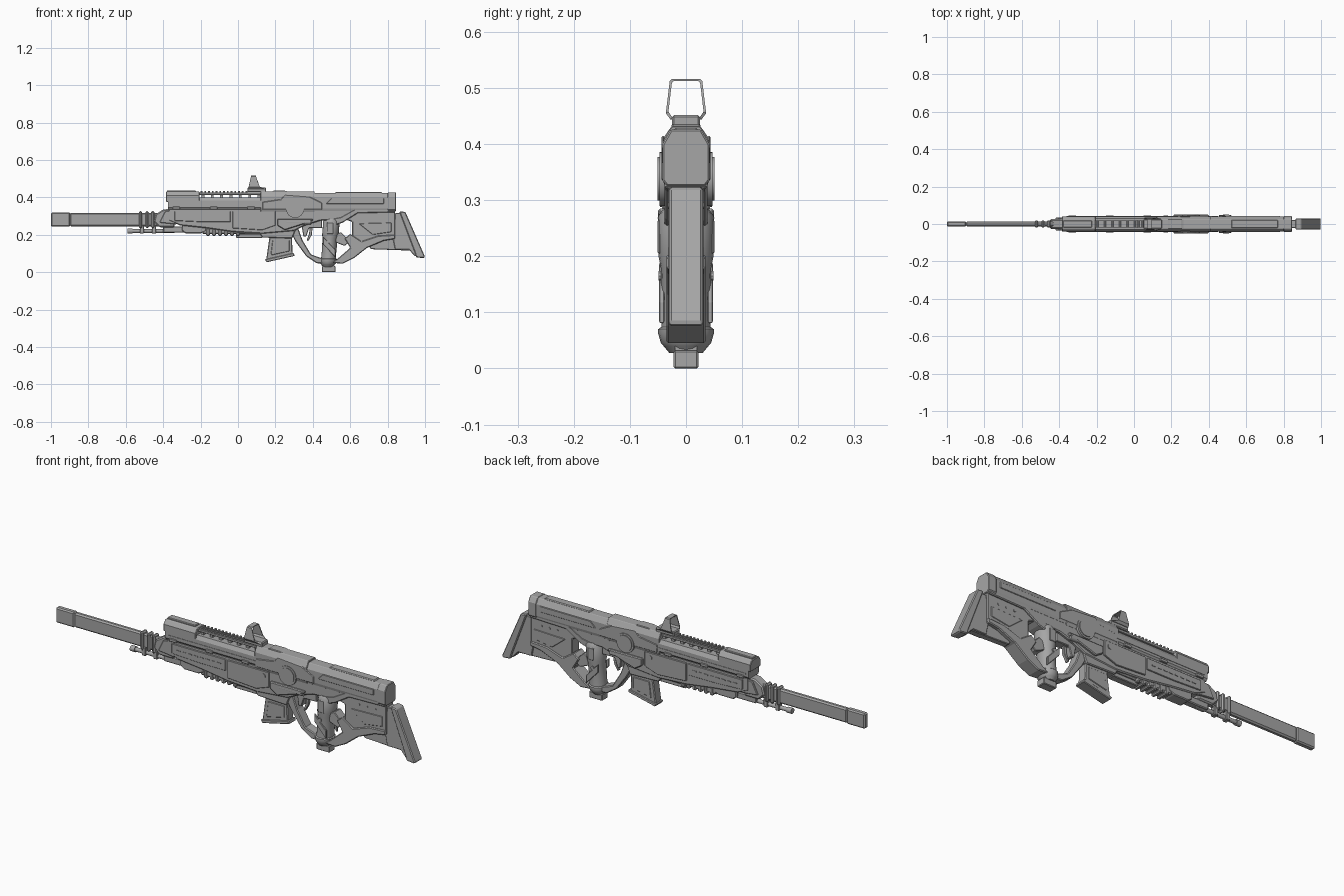
import bpy, bmesh, math
from mathutils import Vector

grey = bpy.data.materials.new("gunmetal_grey")
grey.diffuse_color = (0.38, 0.38, 0.38, 1)


def finish(name, bm, bevel=0.0, smooth=False):
    bmesh.ops.recalc_face_normals(bm, faces=bm.faces)
    me = bpy.data.meshes.new(name)
    bm.to_mesh(me)
    bm.free()
    me.materials.append(grey)
    ob = bpy.data.objects.new(name, me)
    bpy.context.collection.objects.link(ob)
    if bevel:
        m = ob.modifiers.new("bevel", 'BEVEL')
        m.width, m.segments, m.limit_method = bevel, 1, 'ANGLE'
        m.angle_limit = math.radians(40)
    if smooth:
        bpy.context.view_layer.objects.active = ob
        ob.select_set(True)
        bpy.ops.object.shade_smooth_by_angle(angle=math.radians(35))
        ob.select_set(False)
    return ob


def loft(name, loops, bevel=0.0, smooth=False):
    """Capped skin through loops holding equal numbers of points."""
    bm = bmesh.new()
    rings = [[bm.verts.new(p) for p in lp] for lp in loops]
    n = len(rings[0])
    for a, b in zip(rings, rings[1:]):
        for i in range(n):
            bm.faces.new((a[i], a[(i + 1) % n], b[(i + 1) % n], b[i]))
    bm.faces.new(rings[0])
    bm.faces.new(rings[-1])
    return finish(name, bm, bevel, smooth)


def plate(name, pts, y0, y1, bevel=0.004):
    """Side-view outline (x, z) extruded between two y values."""
    return loft(name, [[(x, y, z) for x, z in pts] for y in (y0, y1)], bevel)


def slab(name, pts, hw, bevel=0.004):
    return plate(name, pts, -hw, hw, bevel)


def box(name, x0, x1, z0, z1, hw, bevel=0.003):
    return slab(name, [(x0, z0), (x1, z0), (x1, z1), (x0, z1)], hw, bevel)


def sides(name, pts, y0, y1, bevel=0.002):
    """The same plate on both flanks."""
    for s, tag in ((-1, "right"), (1, "left")):
        plate(f"{name}_{tag}", pts, s * y0, s * y1, bevel)


def rect(x0, x1, z0, z1):
    return [(x0, z0), (x1, z0), (x1, z1), (x0, z1)]


def bar(name, half, x0, x1, bevel=0.0):
    """Half cross-section (y, z) mirrored and run along x."""
    sec = half + [(-y, z) for y, z in reversed(half)]
    return loft(name, [[(x, y, z) for y, z in sec] for x in (x0, x1)], bevel)


def rod(name, a, b, r, n=16, smooth=True):
    a, b = Vector(a), Vector(b)
    q = (b - a).to_track_quat('Z', 'Y')
    ring = [q @ Vector((r * math.cos(2 * math.pi * i / n), r * math.sin(2 * math.pi * i / n), 0)) for i in range(n)]
    return loft(name, [[p + c for p in ring] for c in (a, b)], 0, smooth)


# Barrel: tall flat shroud with muzzle, collars and lower rod
box("barrel", -0.90, -0.36, 0.245, 0.317, 0.013, 0.007)
box("muzzle", -1.0, -0.897, 0.243, 0.319, 0.0145, 0.006)
for i, x in enumerate((-0.53, -0.495, -0.465)):
    box(f"barrel_collar_{i}", x, x + 0.018, 0.236, 0.326, 0.02, 0.006)
rod("lower_rod", (-0.575, 0, 0.220), (-0.34, 0, 0.220), 0.010)
rod("rod_tip", (-0.59, 0, 0.220), (-0.565, 0, 0.220), 0.014)
for i, x in enumerate((-0.525, -0.46)):
    box(f"rod_clamp_{i}", x, x + 0.022, 0.206, 0.25, 0.014, 0.003)
slab("barrel_shroud", [(-0.45, 0.27), (-0.42, 0.24), (-0.34, 0.24), (-0.34, 0.34), (-0.40, 0.335), (-0.44, 0.31)], 0.026, 0.006)
sides("shroud_cheek", [(-0.42, 0.265), (-0.33, 0.255), (-0.33, 0.335), (-0.39, 0.325)], 0.02, 0.034, 0.003)

# Upper handguard, front sight block and raised rail
bar("upper_handguard", [(0.034, 0.335), (0.041, 0.345), (0.041, 0.382), (0.03, 0.4)], -0.375, 0.26)
bar("front_block", [(0.041, 0.375), (0.041, 0.41), (0.027, 0.43)], -0.385, -0.205, 0.003)
box("front_block_cap", -0.38, -0.225, 0.425, 0.437, 0.018)
box("rail", -0.21, 0.13, 0.413, 0.426, 0.02, 0.002)
for i in range(7):
    x = -0.195 + i * 0.05
    box(f"rail_post_{i}", x, x + 0.015, 0.395, 0.416, 0.014, 0)
for i in range(13):
    x = -0.2 + i * 0.02
    box(f"rail_tooth_{i}", x, x + 0.01, 0.424, 0.434, 0.02, 0.002)
sides("handguard_strip", rect(-0.36, 0.2, 0.357, 0.363), 0.04, 0.043, 0)
for i in range(3):
    sides(f"handguard_clip_{i}", rect(-0.35 + i * 0.2, -0.31 + i * 0.2, 0.335, 0.35), 0.035, 0.046)

# Lower handguard with underside ribs
slab("middle_body", [(-0.37, 0.34), (-0.37, 0.275), (-0.31, 0.25), (-0.17, 0.235), (-0.03, 0.215), (0.13, 0.205),
     (0.30, 0.22), (0.36, 0.25), (0.44, 0.275), (0.55, 0.28), (0.66, 0.34)], 0.036, 0.005)
slab("front_underblock", [(-0.30, 0.255), (-0.30, 0.222), (-0.28, 0.207), (-0.20, 0.207), (-0.17, 0.22), (-0.17, 0.255)], 0.03, 0.004)
box("underbar", -0.40, -0.28, 0.212, 0.245, 0.018, 0.004)
box("foregrip", -0.19, 0.14, 0.203, 0.24, 0.028, 0.006)
for i in range(6):
    x = -0.17 + i * 0.032
    box(f"foregrip_rib_{i}", x, x + 0.02, 0.194, 0.235, 0.031, 0.005)
box("under_strip", -0.01, 0.13, 0.183, 0.205, 0.018)
sides("front_side_panel", [(-0.34, 0.275), (-0.19, 0.268), (-0.04, 0.268), (-0.04, 0.325), (-0.34, 0.325)], 0.034, 0.041)
sides("middle_side_panel", [(-0.03, 0.235), (0.13, 0.225), (0.2, 0.25), (0.2, 0.325), (-0.03, 0.325)], 0.034, 0.0425)
for i in range(8):
    sides(f"panel_slot_{i}", rect(-0.31 + i * 0.032, -0.29 + i * 0.032, 0.295, 0.3), 0.04, 0.0435, 0)

# Receiver, dial and side fittings
bar("receiver", [(0.036, 0.32), (0.041, 0.335), (0.041, 0.405), (0.026, 0.432)], 0.12, 0.41, 0.002)
slab("receiver_hump", [(0.17, 0.425), (0.19, 0.436), (0.25, 0.436), (0.27, 0.43), (0.39, 0.43), (0.42, 0.42), (0.42, 0.4), (0.17, 0.4)], 0.026, 0.003)
sides("receiver_cover", [(0.13, 0.375), (0.23, 0.39), (0.25, 0.415), (0.38, 0.405), (0.45, 0.37), (0.45, 0.335), (0.13, 0.335)], 0.038, 0.044, 0.003)
rod("dial", (0.305, -0.047, 0.338), (0.305, 0.047, 0.338), 0.048, 28)
rod("dial_face", (0.305, -0.0505, 0.338), (0.305, 0.0505, 0.338), 0.039, 28)
sides("side_fitting", [(0.21, 0.25), (0.25, 0.225), (0.36, 0.26), (0.40, 0.275), (0.40, 0.285), (0.21, 0.285)], 0.034, 0.05, 0.004)
for s, tag in ((-1, "right"), (1, "left")):
    rod(f"side_tube_{tag}", (0.26, s * 0.038, 0.268), (0.39, s * 0.038, 0.268), 0.0125)
    rod(f"front_pin_{tag}", (0.17, s * 0.04, 0.30), (0.17, s * 0.046, 0.30), 0.012, 12)

# Open reflex sight
box("sight_base", 0.05, 0.15, 0.428, 0.452, 0.025, 0.004)
bm = bmesh.new()
outer = [(-0.028, 0.444), (0.028, 0.444), (0.036, 0.455), (0.029, 0.512), (0.025, 0.516), (-0.025, 0.516), (-0.029, 0.512), (-0.036, 0.455)]
loops = []
for k, back in ((1, 0), (0.87, 0), (0.87, 1), (1, 1)):
    ring = []
    for y, z in outer:
        zz = 0.48 + (z - 0.48) * (k if k == 1 else 0.9)
        t = (z - 0.444) / 0.072
        x = (0.145 if t < 0.1 else 0.12 - 0.025 * t) if back else 0.055 + 0.015 * t
        ring.append(bm.verts.new((x, y * k, zz)))
    loops.append(ring)
for j in range(4):
    a, b = loops[j], loops[(j + 1) % 4]
    for i in range(8):
        bm.faces.new((a[i], a[(i + 1) % 8], b[(i + 1) % 8], b[i]))
finish("sight_frame", bm)

# Magazine
slab("magazine_well", [(0.11, 0.215), (0.13, 0.185), (0.29, 0.18), (0.31, 0.23), (0.11, 0.23)], 0.032, 0.004)
slab("magazine", [(0.17, 0.20), (0.15, 0.062), (0.292, 0.094), (0.288, 0.20), (0.17, 0.21)], 0.024, 0.004)
slab("magazine_foot", [(0.143, 0.068), (0.153, 0.053), (0.303, 0.087), (0.298, 0.103)], 0.028, 0.003)
sides("magazine_panel", [(0.185, 0.17), (0.175, 0.09), (0.275, 0.112), (0.275, 0.17)], 0.022, 0.027)

# Trigger guard and trigger
slab("trigger_guard", [(0.27, 0.235), (0.32, 0.24), (0.345, 0.17), (0.39, 0.095), (0.46, 0.07), (0.46, 0.045), (0.42, 0.048), (0.365, 0.085), (0.31, 0.16)], 0.026, 0.004)
slab("trigger", [(0.385, 0.26), (0.40, 0.26), (0.395, 0.20), (0.375, 0.165), (0.367, 0.17), (0.38, 0.205)], 0.008, 0.002)
slab("trigger_housing", [(0.34, 0.25), (0.35, 0.19), (0.365, 0.19), (0.38, 0.235), (0.45, 0.235), (0.45, 0.28), (0.34, 0.28)], 0.022, 0.003)

# Pistol grip: turned body with bands and square foot
def grip_ring(z, r):
    return [(0.478 + 0.08 * z + 0.9 * r * math.cos(math.pi * i / 10), r * math.sin(math.pi * i / 10), z) for i in range(20)]
grip = ((0.028, 0.03), (0.04, 0.04), (0.046, 0.045), (0.062, 0.0495), (0.07, 0.0495), (0.074, 0.044), (0.1, 0.043),
        (0.18, 0.045), (0.2, 0.049), (0.272, 0.049), (0.285, 0.04))
loft("pistol_grip", [grip_ring(z, r) for z, r in grip], 0, True)
box("grip_foot", 0.449, 0.521, 0.0, 0.032, 0.022, 0.003)
box("grip_neck", 0.46, 0.512, 0.025, 0.045, 0.02, 0)
sides("grip_strap", [(0.455, 0.19), (0.455, 0.15), (0.52, 0.08), (0.52, 0.12)], 0.038, 0.0485)
sides("grip_panel", [(0.475, 0.265), (0.475, 0.205), (0.51, 0.205), (0.51, 0.265)], 0.045, 0.0505)
for s, tag in ((-1, "right"), (1, "left")):
    rod(f"grip_bolt_{tag}", (0.485, s * 0.04, 0.165), (0.485, s * 0.049, 0.165), 0.009, 10)

# Stock: top beam, end cap, web and struts around the open triangle
bar("stock_beam", [(0.036, 0.325), (0.04, 0.34), (0.04, 0.398), (0.025, 0.424)], 0.4, 0.82, 0.002)
bar("stock_end", [(0.034, 0.325), (0.042, 0.335), (0.042, 0.4), (0.027, 0.426)], 0.80, 0.845, 0.003)
box("cheek_rest", 0.52, 0.77, 0.415, 0.429, 0.022, 0.004)
sides("beam_panel", [(0.47, 0.365), (0.50, 0.395), (0.78, 0.395), (0.78, 0.365)], 0.038, 0.043)
slab("stock_web", [(0.60, 0.33), (0.84, 0.335), (0.84, 0.18), (0.76, 0.168), (0.69, 0.135), (0.61, 0.19), (0.61, 0.27), (0.56, 0.285)], 0.029, 0.004)
slab("lower_strut", [(0.53, 0.07), (0.50, 0.05), (0.56, 0.045), (0.62, 0.075), (0.69, 0.13), (0.78, 0.168), (0.84, 0.178), (0.84, 0.20),
     (0.75, 0.195), (0.66, 0.165), (0.60, 0.205), (0.57, 0.18), (0.60, 0.13)], 0.035, 0.004)
slab("upper_strut", [(0.50, 0.245), (0.56, 0.265), (0.64, 0.315), (0.84, 0.32), (0.84, 0.34), (0.63, 0.34), (0.55, 0.295), (0.50, 0.285)], 0.038, 0.004)
slab("front_strut", [(0.52, 0.20), (0.55, 0.215), (0.60, 0.165), (0.57, 0.14), (0.52, 0.16)], 0.026, 0.003)
for i in range(3):
    for s, tag in ((-1, "right"), (1, "left")):
        x = 0.69 + i * 0.045
        rod(f"web_bolt_{i}_{tag}", (x, s * 0.028, 0.29), (x, s * 0.032, 0.29), 0.006, 10)
sides("web_panel", [(0.645, 0.26), (0.82, 0.265), (0.82, 0.215), (0.72, 0.2)], 0.027, 0.0315)

# Butt: slanted pad with link block
slab("butt_plate", [(0.84, 0.315), (0.875, 0.318), (0.97, 0.09), (0.945, 0.085), (0.915, 0.12), (0.84, 0.12), (0.83, 0.17)], 0.022, 0.003)
slab("butt_pad", [(0.862, 0.325), (0.895, 0.322), (1.0, 0.082), (0.995, 0.075), (0.952, 0.079), (0.945, 0.105)], 0.03, 0.008)
slab("stock_underblock", [(0.70, 0.14), (0.71, 0.123), (0.93, 0.115), (0.93, 0.19), (0.78, 0.19)], 0.016, 0.003)
